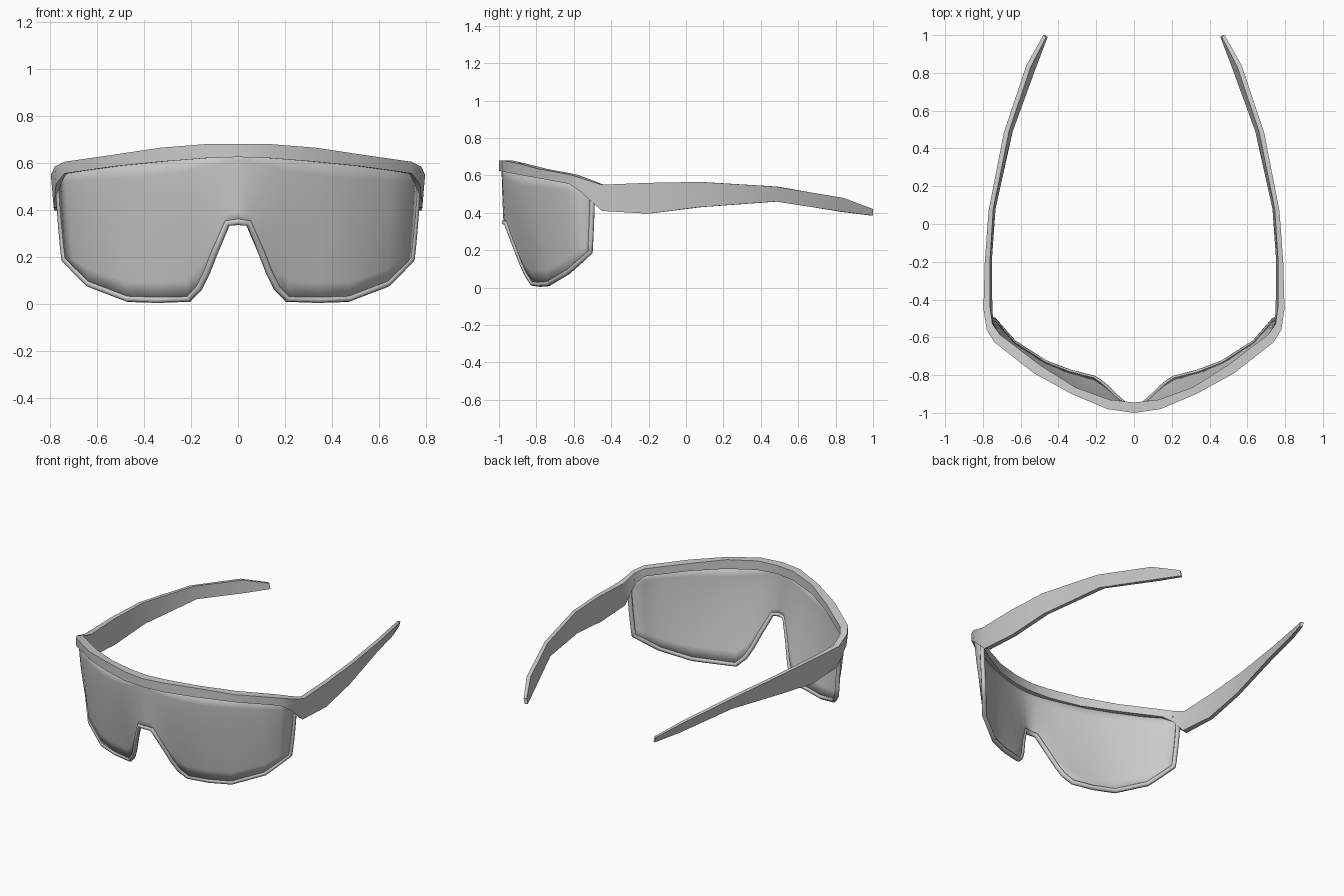
import bpy, bmesh
from mathutils import Vector

if "Cube" in bpy.data.objects:
    bpy.data.objects.remove(bpy.data.objects["Cube"])


def finish(name, bm, angle, solid=0):
    """Turn a half-model bmesh into a mirrored object."""
    bmesh.ops.recalc_face_normals(bm, faces=bm.faces)
    me = bpy.data.meshes.new(name)
    bm.to_mesh(me)
    bm.free()
    ob = bpy.data.objects.new(name, me)
    bpy.context.collection.objects.link(ob)
    bpy.ops.object.select_all(action='DESELECT')
    ob.select_set(True)
    bpy.context.view_layer.objects.active = ob
    bpy.ops.object.shade_smooth_by_angle(angle=angle)
    m = ob.modifiers.new("mirror", 'MIRROR')
    m.use_clip = True
    if solid:
        s = ob.modifiers.new("thickness", 'SOLIDIFY')
        s.thickness = solid
        s.offset = 0
    return ob


# Brow bar and temple: outer x, y, inner x, y, top z, bottom z, inward lean of the lower edge
stations = [
    (0, -1.0, 0, -.945, .68, .625, 0),
    (.14, -.98, .13, -.93, .68, .62, 0),
    (.33, -.90, .31, -.865, .665, .605, 0),
    (.53, -.79, .50, -.745, .635, .585, 0),
    (.74, -.625, .71, -.585, .605, .555, 0),
    (.78, -.56, .75, -.53, .585, .51, .005),
    (.797, -.45, .762, -.44, .55, .41, .012),
    (.79, -.20, .763, -.20, .56, .395, .01),
    (.77, .07, .745, .08, .565, .43, .012),
    (.69, .48, .662, .49, .54, .46, .02),
    (.57, .84, .548, .83, .48, .405, .03),
    (.48, 1.0, .465, .99, .42, .385, .008),
]
bm = bmesh.new()
rings = []
for ox, oy, ix, iy, zt, zb, d in stations:
    rings.append([bm.verts.new(p) for p in
                  ((ox, oy, zt), (ix, iy, zt), (ix - d, iy, zb), (ox - d, oy, zb))])
for a, b in zip(rings, rings[1:]):
    for i in range(4):
        j = (i + 1) % 4
        bm.faces.new((a[i], a[j], b[j], b[i]))
bm.faces.new(rings[-1])
finish("frame_and_temples", bm, .5)

# Shield lens: columns running from the brow down to the lower outline
top = [(0, -.98, .65), (.045, -.978, .65), (.10, -.967, .645), (.15, -.953, .645),
       (.20, -.935, .64), (.25, -.915, .635), (.36, -.866, .62), (.49, -.792, .61),
       (.645, -.68, .59), (.73, -.60, .57), (.763, -.50, .54)]
low = [(0, -.97, .35), (.045, -.96, .345), (.10, -.912, .22), (.135, -.877, .13),
       (.165, -.85, .07), (.21, -.818, .022), (.34, -.785, .018), (.47, -.735, .022),
       (.635, -.63, .085), (.688, -.57, .138), (.738, -.512, .19)]
ROWS = 8


def column(t, b):
    pts = []
    for k in range(ROWS + 1):
        s = k / ROWS
        p = Vector(t).lerp(Vector(b), s)
        e = s ** 1.5
        p.x = t[0] + (b[0] - t[0]) * e
        p.y = t[1] + (b[1] - t[1]) * e
        pts.append(p)
    return pts


cols = [column(t, b) for t, b in zip(top, low)]
bm = bmesh.new()
grid = [[bm.verts.new(p) for p in c] for c in cols]
for a, b in zip(grid, grid[1:]):
    for k in range(ROWS):
        bm.faces.new((a[k], a[k + 1], b[k + 1], b[k]))
finish("shield_lens", bm, .7, .012)

# Rim bead following the sides, bottom and nose cut-out of the lens
half = [Vector(p) for p in low] + cols[-1][-2:0:-1]
path = [Vector((-p.x, p.y, p.z)) for p in reversed(half[1:])] + half
cu = bpy.data.curves.new("lens_rim", 'CURVE')
cu.dimensions = '3D'
cu.bevel_depth = .015
cu.bevel_resolution = 1
cu.use_fill_caps = True
sp = cu.splines.new('POLY')
sp.points.add(len(path) - 1)
for q, p in zip(sp.points, path):
    q.co = (p.x, p.y, p.z, 1)
rim = bpy.data.objects.new("lens_rim", cu)
bpy.context.collection.objects.link(rim)
